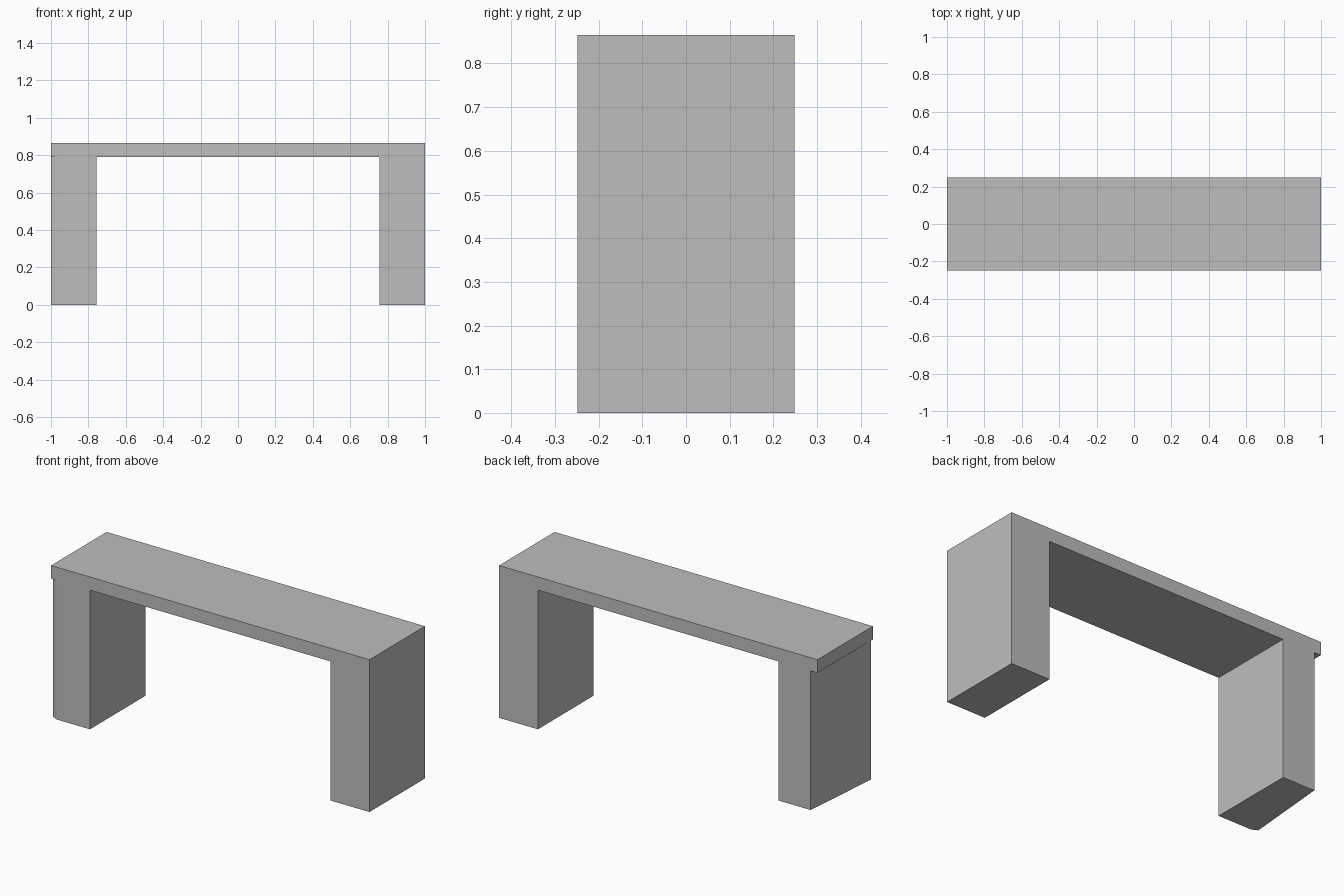
import bpy
import bmesh
from mathutils import Vector

cube = bpy.data.objects.get("Cube")
if cube:
    bpy.data.objects.remove(cube, do_unlink=True)

HALF_DEPTH = 0.249
TOP = 0.865
UNDERSIDE = 0.79
INNER = 0.756

# One plain grey for the whole bench
grey = bpy.data.materials.new("stone_grey")
grey.use_nodes = True
grey.diffuse_color = (0.515, 0.515, 0.515, 1)
grey.node_tree.nodes["Principled BSDF"].inputs["Base Color"].default_value = grey.diffuse_color


def prism(name, outline, bottom, top):
    """Extrude a plan outline upwards into a flat-faced solid."""
    bm = bmesh.new()
    base = bm.faces.new([bm.verts.new((x, y, bottom)) for x, y in outline])
    raised = bmesh.ops.extrude_face_region(bm, geom=[base])["geom"]
    verts = [v for v in raised if isinstance(v, bmesh.types.BMVert)]
    bmesh.ops.translate(bm, vec=Vector((0, 0, top - bottom)), verts=verts)
    bmesh.ops.recalc_face_normals(bm, faces=bm.faces[:])
    mesh = bpy.data.meshes.new(name)
    bm.to_mesh(mesh)
    bm.free()
    mesh.materials.append(grey)
    obj = bpy.data.objects.new(name, mesh)
    bpy.context.collection.objects.link(obj)
    return obj


def rectangle(x0, x1):
    return [(x0, -HALF_DEPTH), (x1, -HALF_DEPTH), (x1, HALF_DEPTH), (x0, HALF_DEPTH)]


# Seat slab and the square leg
prism("seat", rectangle(-1, 1), UNDERSIDE, TOP)
prism("left_leg", rectangle(INNER, 1), 0, UNDERSIDE)

# The other leg has a slanted outer face and a clipped front corner
prism("right_leg", [
    (-INNER, -HALF_DEPTH),
    (-INNER, HALF_DEPTH),
    (-0.957, HALF_DEPTH),
    (-0.999, -0.232),
    (-0.966, -HALF_DEPTH),
], 0, UNDERSIDE)
